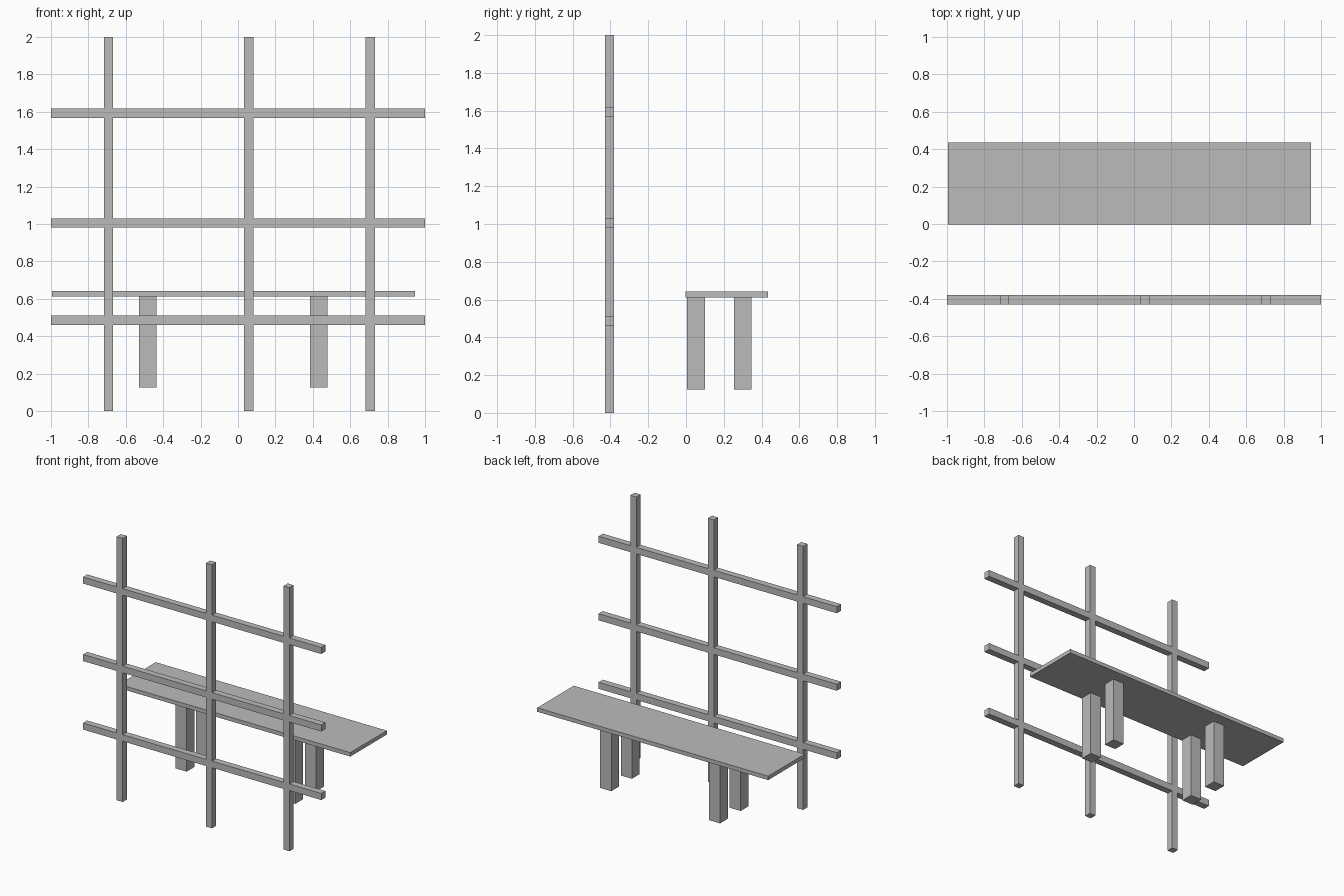
import bpy
import bmesh
from mathutils import Vector

default_cube = bpy.data.objects.get("Cube")
if default_cube:
    bpy.data.objects.remove(default_cube, do_unlink=True)

# Single plain grey finish
grey = bpy.data.materials.new("plain_grey")
grey.use_nodes = True
colour = (0.5, 0.5, 0.5, 1.0)
grey.diffuse_color = colour
grey.node_tree.nodes["Principled BSDF"].inputs["Base Color"].default_value = colour


def add_object(name, bm):
    bmesh.ops.recalc_face_normals(bm, faces=bm.faces)
    mesh = bpy.data.meshes.new(name)
    bm.to_mesh(mesh)
    bm.free()
    mesh.materials.append(grey)
    obj = bpy.data.objects.new(name, mesh)
    bpy.context.collection.objects.link(obj)
    return obj


def add_box(name, low, high):
    low, high = Vector(low), Vector(high)
    bm = bmesh.new()
    bmesh.ops.create_cube(bm, size=1)
    bmesh.ops.scale(bm, vec=high - low, verts=bm.verts)
    obj = add_object(name, bm)
    obj.location = (low + high) / 2
    return obj


def cut_lines(start, end, centres, width):
    """Positions of both ends and of both sides of every bar."""
    sides = [c + s * width / 2 for c in centres for s in (-1, 1)]
    return [start, *sides, end]


# Trellis: posts and rails fused flush into one lattice
BAR = 0.05
FRONT_Y = -0.43
xs = cut_lines(-1, 1, (-0.692, 0.058, 0.708), BAR)
zs = cut_lines(0, 2, (0.485, 1.005, 1.593), BAR)
bm = bmesh.new()
for i in range(len(xs) - 1):
    for k in range(len(zs) - 1):
        if i % 2 or k % 2:
            corners = ((i, k), (i + 1, k), (i + 1, k + 1), (i, k + 1))
            bm.faces.new([bm.verts.new((xs[a], FRONT_Y, zs[b])) for a, b in corners])
bmesh.ops.remove_doubles(bm, verts=bm.verts, dist=0.0001)
front = bm.faces[:]
extruded = bmesh.ops.extrude_face_region(bm, geom=front, use_keep_orig=True)
back = [v for v in extruded["geom"] if isinstance(v, bmesh.types.BMVert)]
bmesh.ops.translate(bm, vec=(0, BAR, 0), verts=back)
add_object("trellis", bm)

# Bench seat
SEAT_BOTTOM = 0.612
add_box("bench_seat", (-0.995, -0.003, SEAT_BOTTOM), (0.945, 0.435, 0.642))

# Bench legs
LEG = 0.093
for side, x in (("right", -0.482), ("left", 0.431)):
    for end, y in (("front", 0.053), ("back", 0.300)):
        add_box(f"bench_leg_{end}_{side}",
                (x - LEG / 2, y - LEG / 2, 0.125),
                (x + LEG / 2, y + LEG / 2, SEAT_BOTTOM))
